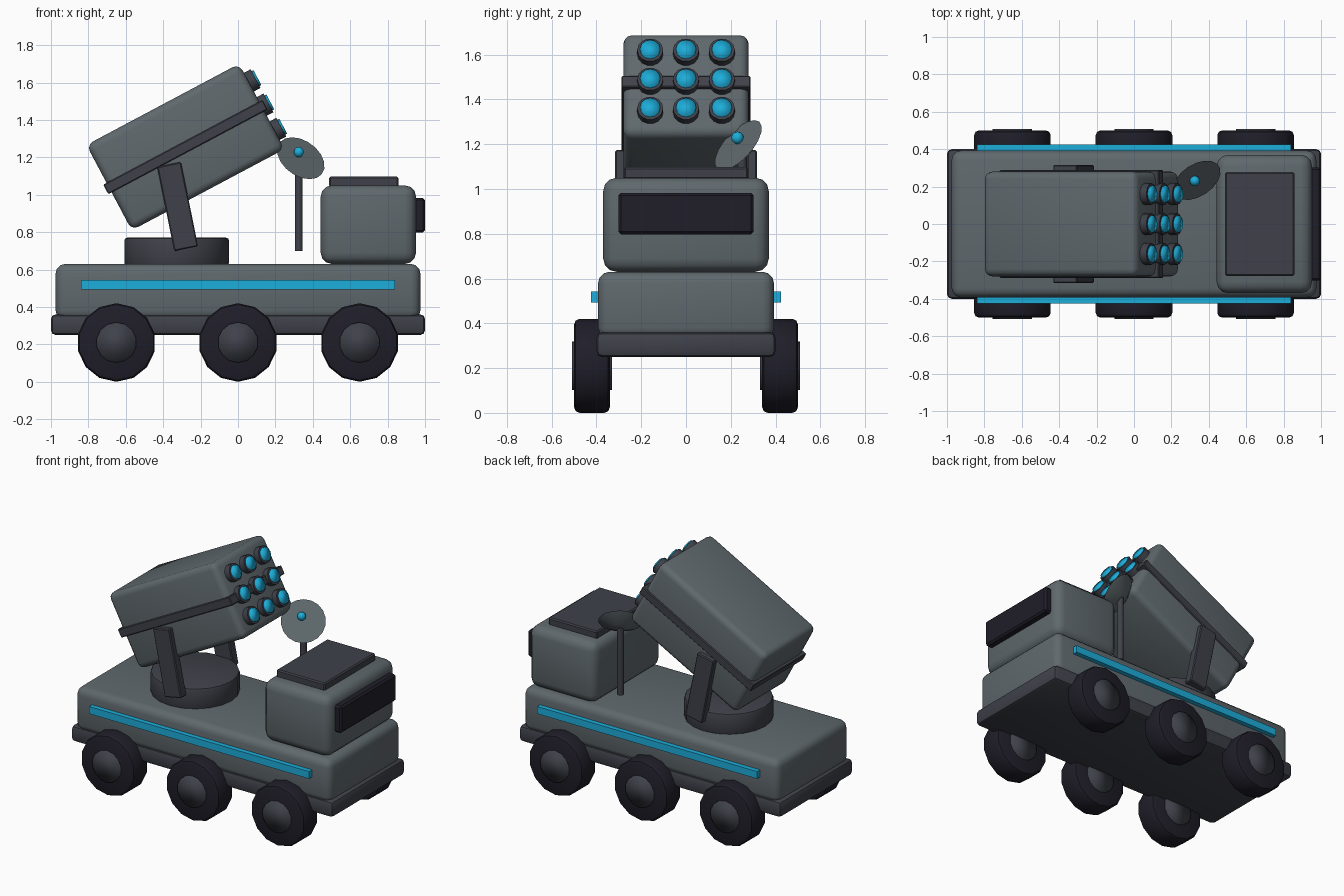
import bpy, math
from mathutils import Vector, Matrix

if "Cube" in bpy.data.objects:
    bpy.data.objects.remove(bpy.data.objects["Cube"])


def mat(name, rgb):
    m = bpy.data.materials.new(name)
    m.diffuse_color = (*rgb, 1)
    m.use_nodes = True
    m.node_tree.nodes["Principled BSDF"].inputs["Base Color"].default_value = m.diffuse_color
    return m


GREY = mat("armour_grey", (0.115, 0.14, 0.153))
DARK = mat("dark_grey", (0.05, 0.053, 0.068))
BLACK = mat("near_black", (0.014, 0.013, 0.022))
CYAN = mat("cyan", (0.012, 0.42, 0.70))


def finish(name, m, bevel=0.0, segs=2, angle=35):
    o = bpy.context.object
    o.name = name
    o.data.materials.append(m)
    bpy.ops.object.transform_apply(location=False, rotation=False, scale=True)
    if bevel:
        b = o.modifiers.new("bevel", 'BEVEL')
        b.width, b.segments = bevel, segs
        b.limit_method = 'ANGLE'
        b.angle_limit = math.radians(50)
        bpy.ops.object.modifier_apply(modifier="bevel")
    bpy.ops.object.shade_smooth_by_angle(angle=math.radians(angle))
    return o


def box(name, loc, size, m, bevel=0.0, segs=2, rot=(0, 0, 0)):
    bpy.ops.mesh.primitive_cube_add(size=1, location=loc, rotation=rot)
    bpy.context.object.scale = size
    return finish(name, m, bevel, segs)


def cyl(name, loc, r, depth, m, sides=16, rot=(0, 0, 0), bevel=0.0, angle=35):
    bpy.ops.mesh.primitive_cylinder_add(vertices=sides, radius=r, depth=depth,
                                        location=loc, rotation=rot)
    return finish(name, m, bevel, 2, angle)


# Hull
box("chassis_skirt", (0, 0, 0.305), (2.0, 0.80, 0.11), DARK, 0.025)
box("hull", (0, 0, 0.48), (1.95, 0.785, 0.30), GREY, 0.05, 3)

# Wheels, hubs and side stripes
for s, side in ((-1, "right"), (1, "left")):
    box(f"stripe_{side}", (0, s * 0.40, 0.518), (1.68, 0.05, 0.05), CYAN)
    for i, x in enumerate((-0.65, 0, 0.65)):
        rot = (math.pi / 2, 0, 0)
        cyl(f"wheel_{side}_{i}", (x, s * 0.42, 0.21), 0.21, 0.16, BLACK, 14, rot, 0.025, 24)
        cyl(f"hub_{side}_{i}", (x, s * 0.42, 0.21), 0.108, 0.178, DARK, 14, rot, 0, 100)

# Cab
box("cab", (0.697, 0, 0.84), (0.51, 0.74, 0.42), GREY, 0.06, 3)
box("cab_roof_plate", (0.672, 0, 1.07), (0.37, 0.555, 0.055), DARK, 0.008, 1)
box("windshield", (0.96, 0, 0.89), (0.08, 0.605, 0.185), BLACK, 0.012, 1)

# Turret base and support arms
cyl("turret_base", (-0.328, 0, 0.695), 0.28, 0.15, DARK, 20, bevel=0.015)
for s, side in ((-1, "right"), (1, "left")):
    box(f"support_arm_{side}", (-0.323, s * 0.285, 0.937), (0.13, 0.062, 0.46),
        DARK, 0.006, 1, (0, -0.2, 0))

# Launcher, tilted upwards towards the cab
TILT = math.radians(28)
FRAME = Matrix.Translation((-0.281, 0, 1.255)) @ Matrix.Rotation(-TILT, 4, 'Y')
BOX_ROT = (0, -TILT, 0)
TUBE_ROT = (0, math.pi / 2 - TILT, 0)
box("launcher_box", FRAME @ Vector((0, 0, 0)), (0.925, 0.56, 0.517), GREY, 0.04, 3, BOX_ROT)
box("launcher_band", FRAME @ Vector((0, 0, 0)), (0.965, 0.575, 0.058), DARK, 0.005, 1, BOX_ROT)
for i in (-1, 0, 1):
    for j in (-1, 0, 1):
        y, z = i * 0.16, j * 0.147
        cyl(f"tube_{i + 1}{j + 1}", FRAME @ Vector((0.46, y, z)), 0.058, 0.085, DARK, 14, TUBE_ROT)
        cyl(f"missile_tip_{i + 1}{j + 1}", FRAME @ Vector((0.47, y, z)), 0.045, 0.088, CYAN, 12,
            TUBE_ROT, 0, 100)

# Radar mast, dish and feed
cyl("radar_mast", (0.325, 0.25, 0.94), 0.022, 0.48, DARK, 10, angle=40)
n = Vector((0.436, -0.667, 0.608)).normalized()
bpy.ops.mesh.primitive_cone_add(vertices=18, radius1=0.045, radius2=0.141, depth=0.05,
                                location=(0.325, 0.25, 1.18),
                                rotation=n.to_track_quat('Z', 'Y').to_euler())
finish("radar_dish", GREY)
bpy.ops.mesh.primitive_uv_sphere_add(segments=10, ring_count=6, radius=0.028,
                                     location=(0.325, 0.23, 1.228))
finish("radar_feed", CYAN, angle=60)
